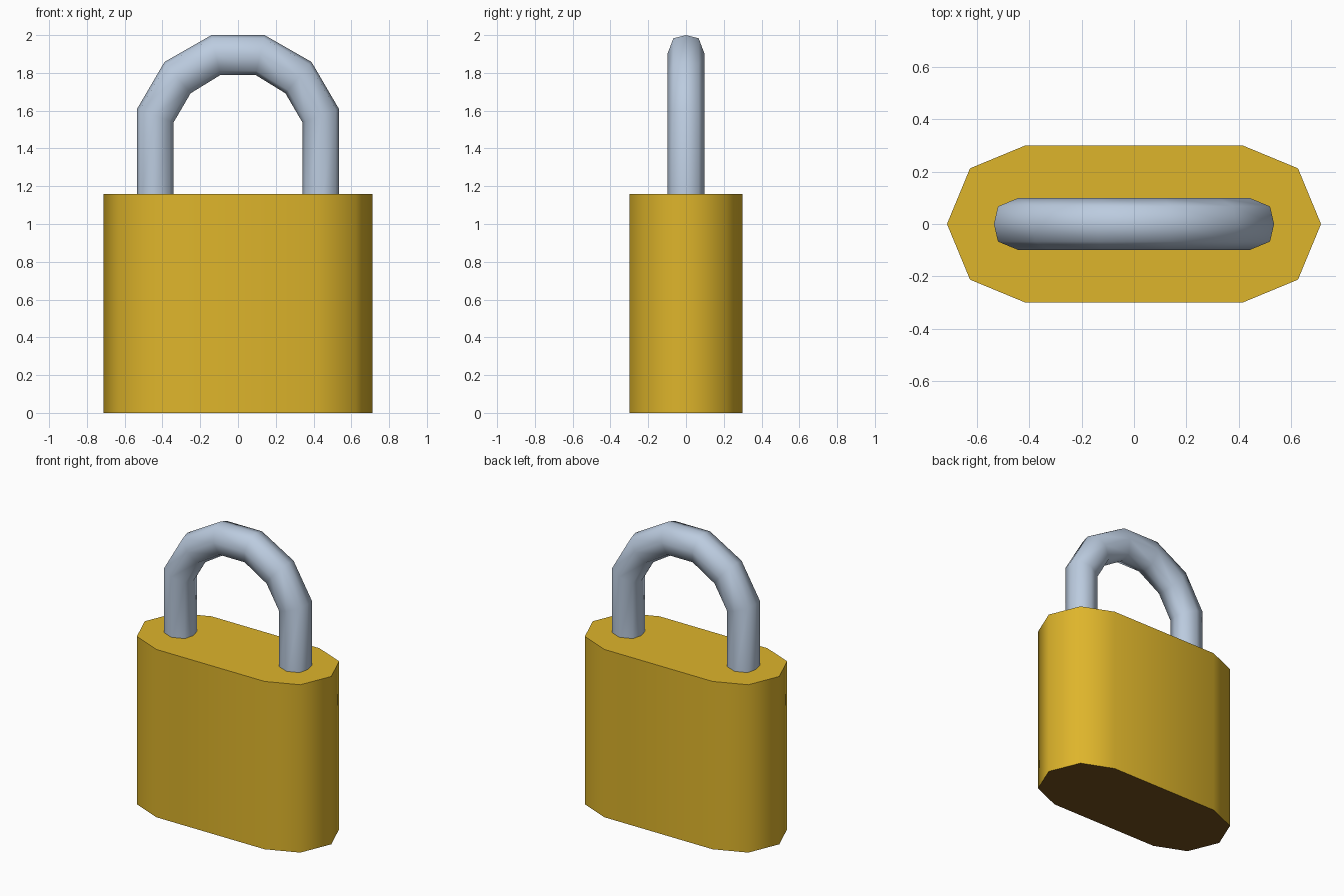
import bpy, math

if "Cube" in bpy.data.objects:
    bpy.data.objects.remove(bpy.data.objects["Cube"])

def material(name, rgb):
    m = bpy.data.materials.new(name)
    m.diffuse_color = (*rgb, 1)
    m.use_nodes = True
    m.node_tree.nodes["Principled BSDF"].inputs["Base Color"].default_value = m.diffuse_color
    return m

gold = material("gold brass", (0.73, 0.46, 0.024))
brown = material("dark brown", (0.17, 0.08, 0.013))
steel = material("pale steel", (0.50, 0.60, 0.74))

def loft(name, rings, mats):
    """Skin a list of equal rings, cap both ends, smooth the sides."""
    n = len(rings[0])
    verts = [v for ring in rings for v in ring]
    faces = [(r * n + i, r * n + (i + 1) % n, (r + 1) * n + (i + 1) % n, (r + 1) * n + i)
             for r in range(len(rings) - 1) for i in range(n)]
    faces.append(tuple(reversed(range(n))))
    faces.append(tuple(range(len(verts) - n, len(verts))))
    mesh = bpy.data.meshes.new(name)
    mesh.from_pydata(verts, [], faces)
    for m in mats:
        mesh.materials.append(m)
    mesh.shade_smooth()
    mesh.set_sharp_from_angle(angle=math.radians(60))
    obj = bpy.data.objects.new(name, mesh)
    bpy.context.collection.objects.link(obj)
    return obj

# Body: extruded stadium with four-segment round ends, brown underside
outline = []
for cx, start in ((0.413, -90), (-0.413, 90)):
    for k in range(5):
        a = math.radians(start + 45 * k)
        outline.append((cx + 0.3 * math.cos(a), 0.3 * math.sin(a)))
body = loft("lock_body", [[(x, y, z) for x, y in outline] for z in (0, 1.16)], [gold, brown])
for p in body.data.polygons:
    p.material_index = 1 if p.normal.z < -0.9 else 0

# Shackle: eight-sided tube through mitred rings (outer x, z, inner x, z)
half = [(0.534, 1.10, 0.341, 1.10), (0.534, 1.61, 0.341, 1.538),
        (0.389, 1.858, 0.251, 1.692), (0.141, 2.0, 0.093, 1.789)]
path = half + [(-a, b, -c, d) for a, b, c, d in reversed(half)]
section = [(1, 0), (0.84, 0.067), (0.04, 0.099), (-0.8, 0.067),
           (-1, 0), (-0.8, -0.067), (0.04, -0.099), (0.84, -0.067)]
rings = []
for ox, oz, ix, iz in path:
    cx, cz, rx, rz = (ox + ix) / 2, (oz + iz) / 2, (ox - ix) / 2, (oz - iz) / 2
    rings.append([(cx + s * rx, y, cz + s * rz) for s, y in section])
loft("shackle", rings, [steel])
